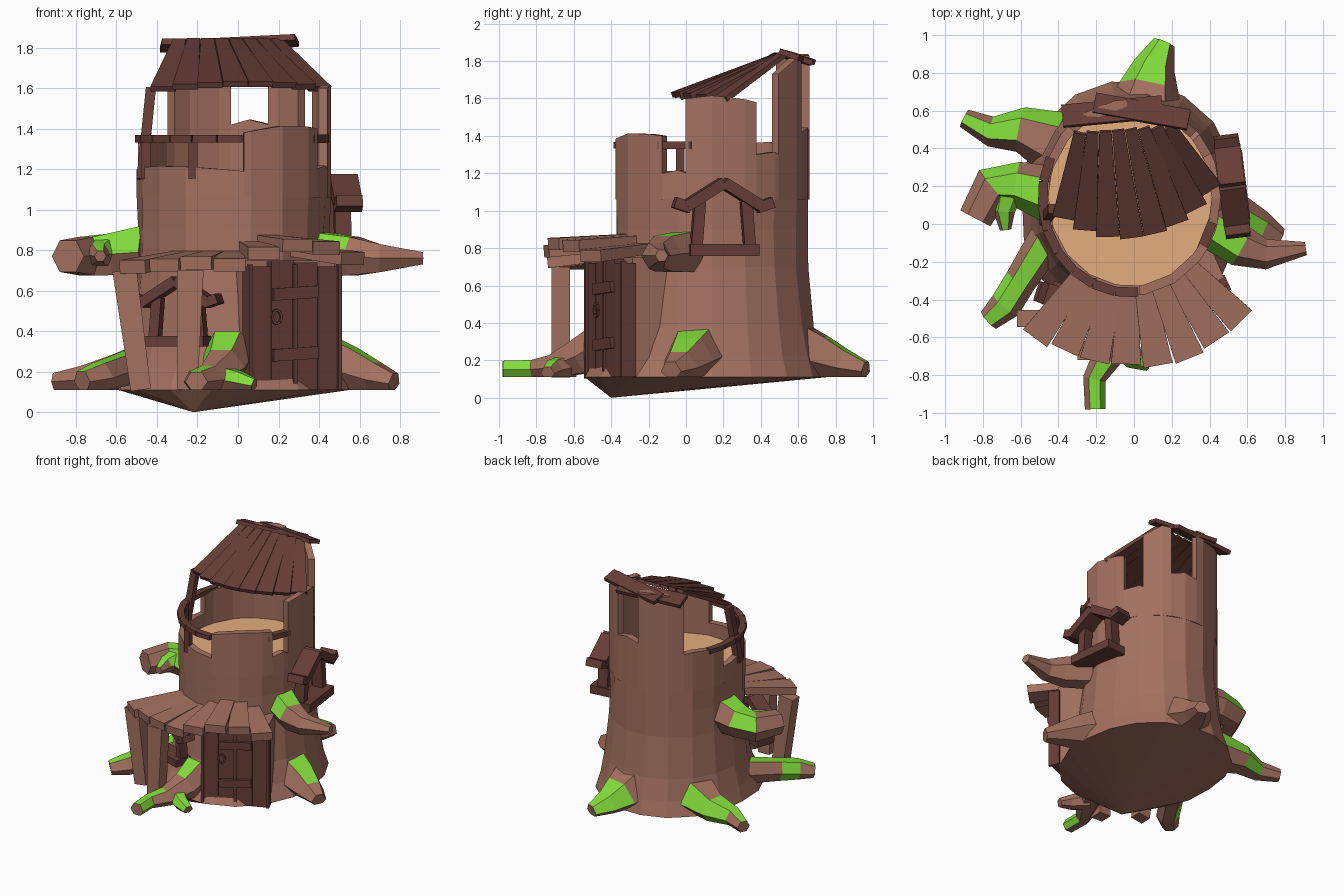
import bpy, bmesh, math, random
from mathutils import Vector as V, Matrix

random.seed(4)
old = bpy.data.objects.get("Cube")
if old:
    bpy.data.objects.remove(old, do_unlink=True)


def material(name, rgb):
    m = bpy.data.materials.new(name)
    m.use_nodes = True
    m.diffuse_color = (*rgb, 1)
    m.node_tree.nodes["Principled BSDF"].inputs["Base Color"].default_value = (*rgb, 1)
    return m


BARK = material("bark brown", (0.37, 0.165, 0.117))
DARK = material("dark wood", (0.135, 0.047, 0.038))
MOSS = material("moss green", (0.23, 0.73, 0.045))
TAN = material("cut wood tan", (0.77, 0.42, 0.205))
UP = V((0, 0, 1))


def finish(name, bm, *mats):
    bmesh.ops.recalc_face_normals(bm, faces=bm.faces)
    me = bpy.data.meshes.new(name)
    bm.to_mesh(me)
    bm.free()
    for m in mats:
        me.materials.append(m)
    ob = bpy.data.objects.new(name, me)
    bpy.context.collection.objects.link(ob)
    return ob


def loft(bm, rings, closed=True):
    """Skin a list of point rings and cap both ends; returns faces by segment."""
    vs = [[bm.verts.new(p) for p in r] for r in rings]
    n = len(vs[0])
    segs = []
    for a, b in zip(vs, vs[1:]):
        segs.append([bm.faces.new((a[i], a[(i + 1) % n], b[(i + 1) % n], b[i])) for i in range(n)])
    if closed:
        bm.faces.new(vs[0])
        bm.faces.new(vs[-1])
    return vs, segs


def beam(bm, p, q, a, b=None, up=UP):
    """Plank from p to q; a and b are (width, thickness) at each end."""
    p, q = V(p), V(q)
    d = (q - p).normalized()
    side = d.cross(V(up)).normalized()
    n = side.cross(d)
    loft(bm, [[e + side * w * x / 2 + n * t * y / 2 for x, y in ((-1, -1), (1, -1), (1, 1), (-1, 1))]
              for e, (w, t) in ((p, a), (q, b or a))])


def beams(name, mat, parts, matrix=None):
    bm = bmesh.new()
    for part in parts:
        beam(bm, *part)
    if matrix:
        bm.transform(matrix)
    return finish(name, bm, mat)


def rim(deg, z, s=1.0):
    """Point on the oval trunk outline."""
    a = math.radians(deg)
    return V((-0.02 + 0.48 * s * math.cos(a), 0.14 + 0.52 * s * math.sin(a), z))


# Trunk with flared foot and pointed underside
bm = bmesh.new()
N = 18
rings = []
for z, s, front in ((0.11, 1.2, 0.14), (0.22, 1.13, 0.07), (0.38, 1.06, 0.02),
                    (0.7, 1.0, 0), (0.9, 0.99, 0), (1.06, 1.0, 0)):
    ring = []
    for k in range(N):
        d = 360 * k / N
        f = max(0, -math.sin(math.radians(d)))
        wobble = 0.012 if z < 1 else 0
        ring.append(rim(d, z, s + front * f + random.uniform(-wobble, wobble)))
    rings.append(ring)
vs, _ = loft(bm, rings, closed=False)
bm.faces.new(vs[-1])
tip = bm.verts.new((-0.22, -0.4, 0))
for k in range(N):
    bm.faces.new((vs[0][k], vs[0][(k + 1) % N], tip))
finish("trunk", bm, BARK)

# Lookout floor
bm = bmesh.new()
loft(bm, [[rim(360 * k / N, z, 0.91) for k in range(N)] for z in (1.05, 1.09)])
finish("lookout_floor", bm, TAN)

# Broken wall sections rising from the trunk
for i, (a0, a1, z0, z1) in enumerate((
        (-16, 27, 1.6, 1.58), (27, 43, 1.3, 1.3), (43, 67, 1.73, 1.82), (67, 92, 1.42, 1.42),
        (92, 133, 1.83, 1.8), (133, 170, 1.36, 1.33), (170, 276, 1.19, 1.19),
        (276, 329, 1.38, 1.4), (329, 344, 1.2, 1.2))):
    step = 360 / N
    marks = [a0] + [k * step for k in range(-1, N) if a0 < k * step < a1] + [a1]
    cuts = []
    for d in marks:
        t = (d - a0) / (a1 - a0)
        top = z0 + (z1 - z0) * t + 0.025 * math.sin(math.pi * t)
        cuts.append([rim(d, 1.06), rim(d, top), rim(d, top, 0.9), rim(d, 1.06, 0.9)])
    bm = bmesh.new()
    loft(bm, cuts)
    finish(f"wall_section_{i + 1}", bm, BARK)

# Railings round the open gaps
rail = [rim(d, 1.35, 0.97) for d in range(155, 285, 15)]
parts = [(p, q, (0.05, 0.035)) for p, q in zip(rail, rail[1:])]
parts.append((rim(325, 1.35, 0.95), rim(348, 1.35, 0.95), (0.05, 0.04)))
parts += [(rim(d, 1.15, 0.96), rim(d, 1.35, 0.96), (0.045, 0.045), None, (0, 1, 0)) for d in (200, 244)]
parts.append((rim(194, 1.15, 0.98), (-0.43, 0.08, 1.6), (0.05, 0.05), None, (0, 1, 0)))
beams("lookout_railing", DARK, parts)

# Fan shaped lookout roof
parts = []
count = 8
for k in range(count):
    t = (k + 0.5) / count
    a = math.radians(226 + 110 * t)
    low = V((-0.05 + 0.53 * math.cos(a), 0.45 + 0.52 * math.sin(a), 1.59 + 0.03 * math.sin(math.pi * t)))
    high = V((-0.32 + 0.54 * t, 0.48 + 0.04 * t, 1.835))
    parts.append((high, low, (0.064, 0.025), (0.125, 0.03)))
beams("lookout_roof", DARK, parts)
beams("roof_ridge_planks", DARK, [
    ((-0.38, 0.57, 1.81), (0.15, 0.62, 1.81), (0.12, 0.03), None, (0, 0.35, 1)),
    ((-0.21, 0.64, 1.81), (0.29, 0.55, 1.835), (0.11, 0.03), None, (0, 0.35, 1))])

# Porch roof planks, arched over the door
parts = []
count = 8
for k in range(count):
    t = (k + 0.5) / count
    d = 230.5 + 87 * t
    arch = 0.1 * math.sin(math.pi * (t - 0.45) / 0.55) if t > 0.5 else 0
    a = math.radians(d)
    r = 0.89 + random.uniform(-0.015, 0.015)
    outer = V((-0.02 + r * math.cos(a), 0.14 + r * math.sin(a), 0.725 + arch + random.uniform(-0.01, 0.01)))
    parts.append((rim(d, 0.77 + arch * 0.8, 0.93), outer, (0.1, 0.055), (0.158, 0.065)))
beams("porch_roof", BARK, parts)
beams("porch_posts", BARK, [
    ((-0.48, -0.5, 0.11), (-0.56, -0.5, 0.7), (0.1, 0.09), (0.12, 0.09), (0, 1, 0)),
    ((-0.25, -0.67, 0.11), (-0.235, -0.67, 0.7), (0.1, 0.1), (0.13, 0.1), (0, 1, 0))])


def facing(deg, origin):
    """Local x points outward, local z up."""
    return Matrix.Translation(origin) @ Matrix.Rotation(math.radians(deg), 4, "Z")


# Door with its surround, battens and ring handle
M = facing(-66.5, (0.265, -0.4, 0.11))
beams("door_surround", BARK, [((-0.14, 0, 0), (-0.14, 0, 0.64), (0.24, 0.48), None, (0, 1, 0))], M)
beams("door_planks", DARK, [((0.0, y, 0), (0.0, y, h), (0.07, 0.122), None, (0, 1, 0))
      for y, h in ((-0.188, 0.61), (-0.063, 0.64), (0.063, 0.63), (0.188, 0.61))], M)
beams("door_battens", DARK, [((0.04, -0.12, z), (0.04, 0.12, z + 0.015), (0.035, 0.06))
      for z in (0.17, 0.47)]
      + [((0.035, y, 0), (0.035, y, 0.62), (0.03, 0.02), None, (0, 1, 0)) for y in (-0.24, 0.0, 0.24)], M)
loop = [V((0.045, -0.1 + 0.025 * math.cos(a), 0.36 + 0.035 * math.sin(a)))
        for a in (k * math.pi / 4 for k in range(9))]
beams("door_ring", DARK, [(p, q, (0.012, 0.012), None, (1, 0, 0)) for p, q in zip(loop, loop[1:])], M)

# Gabled windows
for name, deg, origin, size in (("side_window", 7, (0.44, 0.19, 0.79), 1.0),
                                ("front_window", 252, (-0.28, -0.36, 0.35), 0.83)):
    parts = [((0.07, -0.185, 0), (0.07, 0.185, 0), (0.17, 0.065))]
    for s in (-1, 1):
        parts += [((0.06, s * 0.145, 0), (0.06, s * 0.125, 0.26), (0.08, 0.06), None, (0, 1, 0)),
                  ((0.08, 0, 0.36), (0.08, s * 0.2, 0.235), (0.14, 0.06)),
                  ((0.08, s * 0.18, 0.225), (0.08, s * 0.265, 0.255), (0.14, 0.055), (0.13, 0.06))]
    beams(name, DARK, parts, facing(deg, origin) @ Matrix.Scale(size, 4))


# Roots and branches: six-sided limbs; moss maps a segment to its mossy sides
def limb(name, path, radii, moss):
    pts = [V(p) for p in path]
    rings = []
    for i, p in enumerate(pts):
        d = (pts[min(i + 1, len(pts) - 1)] - pts[max(i - 1, 0)]).normalized()
        side = d.cross(UP).normalized()
        n = side.cross(d)
        ring = [p + radii[i] * (side * math.cos(k * math.pi / 3) + n * math.sin(k * math.pi / 3)) for k in range(6)]
        for q in ring:
            q.z = max(q.z, 0.11)
        rings.append(ring)
    bm = bmesh.new()
    _, segs = loft(bm, rings)
    for i, sides in moss.items():
        for k in sides:
            segs[i][k].material_index = 1
    finish(name, bm, BARK, MOSS)


limb("back_root", [(0.05, 0.55, 0.23), (0.08, 0.72, 0.19), (0.11, 0.84, 0.16), (0.16, 0.96, 0.14)],
     (0.22, 0.16, 0.11, 0.06), {1: (1, 2), 2: (1, 2)})
limb("left_root", [(0.38, 0.07, 0.24), (0.54, 0.02, 0.2), (0.67, -0.03, 0.16), (0.77, -0.08, 0.14)],
     (0.18, 0.14, 0.1, 0.06), {0: (1,), 1: (1,)})
limb("right_back_root", [(-0.4, 0.42, 0.2), (-0.6, 0.5, 0.18), (-0.76, 0.49, 0.16), (-0.9, 0.56, 0.15)],
     (0.18, 0.12, 0.08, 0.05), {0: (0,), 1: (0, 1, 5), 2: (1,)})
limb("right_front_root", [(-0.46, -0.08, 0.24), (-0.6, -0.3, 0.2), (-0.68, -0.43, 0.17), (-0.77, -0.51, 0.15)],
     (0.1, 0.085, 0.085, 0.06), {0: (1,), 1: (0, 1, 5), 2: (1,)})
limb("front_root", [(-0.04, -0.42, 0.3), (-0.07, -0.56, 0.22), (-0.14, -0.7, 0.16), (-0.21, -0.82, 0.15),
                    (-0.205, -0.98, 0.15)], (0.13, 0.11, 0.08, 0.06, 0.055),
     {0: (0, 1), 2: (1,), 3: (1, 2, 3)})
limb("front_root_fork", [(-0.1, -0.62, 0.17), (0.0, -0.71, 0.15), (0.08, -0.74, 0.13)],
     (0.07, 0.06, 0.04), {0: (0, 1), 1: (0, 1)})
limb("left_branch", [(0.4, 0.0, 0.78), (0.57, -0.12, 0.77), (0.7, -0.16, 0.76), (0.91, -0.13, 0.76)],
     (0.125, 0.11, 0.08, 0.035), {0: (0, 1)})
limb("right_branch", [(-0.45, 0.16, 0.79), (-0.62, 0.21, 0.78), (-0.75, 0.2, 0.77), (-0.84, 0.03, 0.77)],
     (0.15, 0.12, 0.11, 0.09), {0: (1, 2), 1: (0, 1, 2)})
limb("right_branch_twig", [(-0.66, 0.18, 0.79), (-0.69, 0.07, 0.78), (-0.68, -0.03, 0.77)],
     (0.08, 0.06, 0.03), {0: (0, 1, 2), 1: (1,)})
